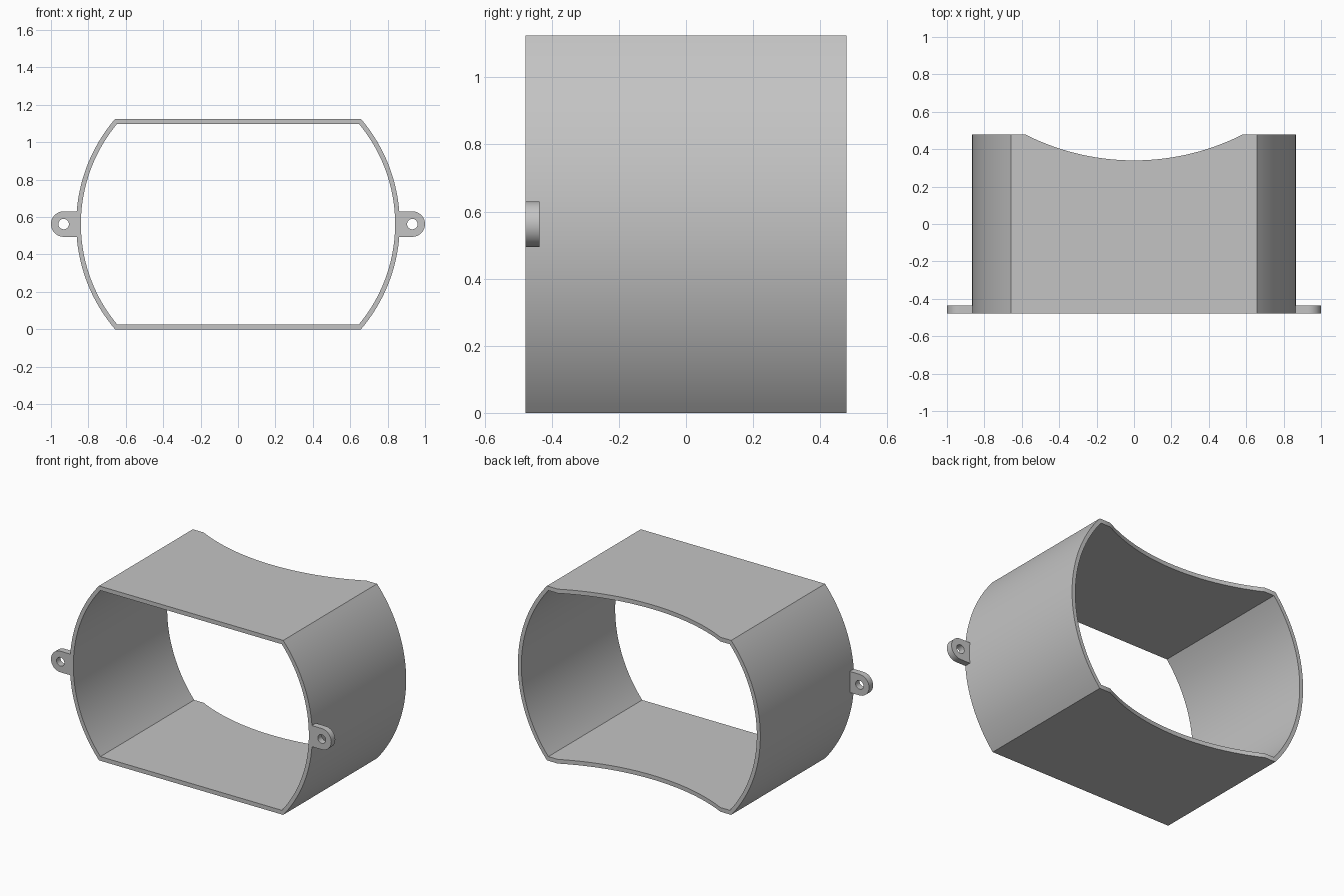
import bpy, bmesh
from math import sin, cos, asin, sqrt, pi

HALF_Y = 0.478          # half depth of the sleeve
MID_Z = 0.5625          # height of the centre axis
NOTCH_X, NOTCH_D = 0.58, 0.138

cube = bpy.data.objects.get("Cube")
if cube:
    bpy.data.objects.remove(cube, do_unlink=True)

grey = bpy.data.materials.new("plain_grey")
grey.use_nodes = True
colour = (0.55, 0.55, 0.55, 1)
grey.diffuse_color = colour
grey.node_tree.nodes["Principled BSDF"].inputs["Base Color"].default_value = colour


def loops_to_object(name, loops):
    """Bridge a closed cycle of equally long loops into a tube-like solid."""
    bm = bmesh.new()
    rings = [[bm.verts.new(p) for p in loop] for loop in loops]
    n = len(rings[0])
    for k, ring in enumerate(rings):
        nxt = rings[(k + 1) % len(rings)]
        for i in range(n):
            j = (i + 1) % n
            bm.faces.new((ring[i], ring[j], nxt[j], nxt[i]))
    bmesh.ops.recalc_face_normals(bm, faces=bm.faces)
    mesh = bpy.data.meshes.new(name)
    bm.to_mesh(mesh)
    bm.free()
    mesh.materials.append(grey)
    obj = bpy.data.objects.new(name, mesh)
    bpy.context.collection.objects.link(obj)
    bpy.ops.object.select_all(action="DESELECT")
    obj.select_set(True)
    bpy.context.view_layer.objects.active = obj
    bpy.ops.object.shade_smooth_by_angle(angle=pi / 6)
    return obj


# Sleeve: a round section cut flat at top and bottom
def section(radius, half_h, arc_steps=40, flat_steps=40):
    a = asin(half_h / radius)
    half = [(radius * cos(t), radius * sin(t))
            for t in (-a + 2 * a * i / arc_steps for i in range(arc_steps + 1))]
    half += [(NOTCH_X * (1 - 2 * i / flat_steps), half_h)
             for i in range(flat_steps + 1)]
    return half + [(-x, -z) for x, z in half]


def back_y(x):
    """Back rim, scooped out by a large upright cylinder."""
    r = (NOTCH_X ** 2 + NOTCH_D ** 2) / (2 * NOTCH_D)
    if abs(x) >= NOTCH_X:
        return HALF_Y
    return HALF_Y - NOTCH_D + r - sqrt(r * r - x * x)


outer = section(0.865, MID_Z)
inner = section(0.84, MID_Z - 0.027)
loops_to_object("sleeve", [
    [(x, -HALF_Y, z + MID_Z) for x, z in outer],
    [(x, back_y(x), z + MID_Z) for x, z in outer],
    [(x, back_y(x), z + MID_Z) for x, z in inner],
    [(x, -HALF_Y, z + MID_Z) for x, z in inner],
])


# Mounting tabs: rounded outer end, square inner end, round screw hole
def mounting_tab(name, side, r=0.068, root=0.077, hole=0.028, steps=64):
    rim, bore = [], []
    for i in range(steps):
        c, s = cos(2 * pi * i / steps), sin(2 * pi * i / steps)
        if c >= -1e-6:
            rim.append((r * c, r * s))
        else:
            m = max(abs(c), abs(s))
            rim.append((root * c / m, r * s / m))
        bore.append((hole * c, hole * s))

    def place(pts, y):
        return [(side * (0.932 + x), y, MID_Z + z) for x, z in pts]
    front, back = -HALF_Y, -HALF_Y + 0.041
    loops_to_object(name, [place(rim, front), place(rim, back),
                           place(bore, back), place(bore, front)])


mounting_tab("left_mounting_tab", 1)
mounting_tab("right_mounting_tab", -1)
